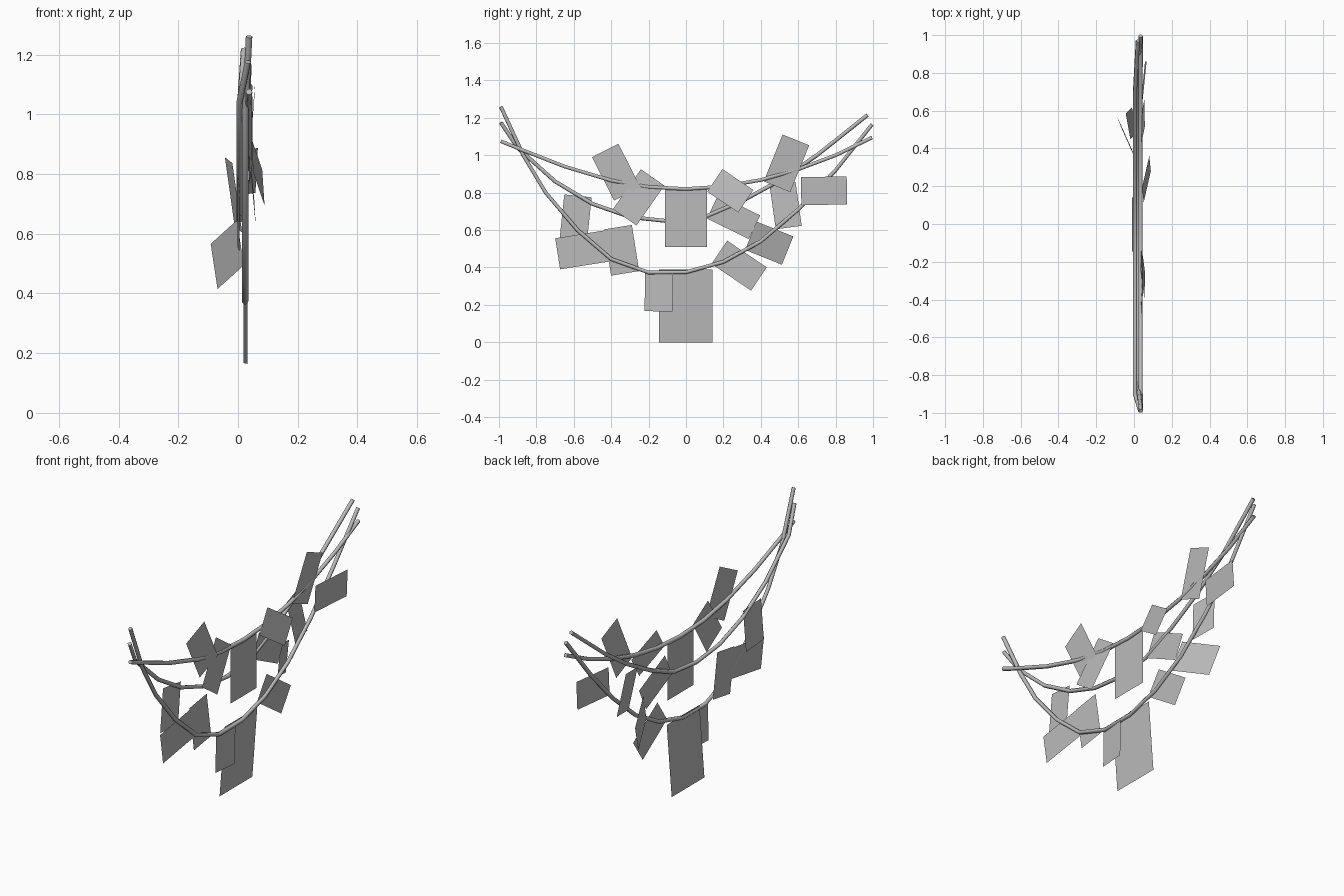
import bpy
from math import cos, sin, radians
from mathutils import Vector

cube = bpy.data.objects.get("Cube")
if cube:
    bpy.data.objects.remove(cube, do_unlink=True)

# One plain grey for everything
grey = bpy.data.materials.new("plain grey")
grey.use_nodes = True
grey.diffuse_color = (0.5, 0.5, 0.5, 1)
grey.node_tree.nodes["Principled BSDF"].inputs["Base Color"].default_value = grey.diffuse_color


def link(name, data):
    obj = bpy.data.objects.new(name, data)
    bpy.context.collection.objects.link(obj)
    data.materials.append(grey)
    return obj


def rope(name, start_x, middle_x, end_x, points):
    """Sagging tube through (y, z) points; only the two ends drift in x."""
    curve = bpy.data.curves.new(name, "CURVE")
    curve.dimensions = "3D"
    curve.bevel_depth = 0.011
    curve.bevel_resolution = 1
    curve.use_fill_caps = True
    spline = curve.splines.new("POLY")
    spline.points.add(len(points) - 1)
    xs = [start_x] + [middle_x] * (len(points) - 2) + [end_x]
    for point, x, (y, z) in zip(spline.points, xs, points):
        point.co = (x, y, z, 1)
    obj = link(name, curve)
    # Turn the tube into a mesh
    bpy.ops.object.select_all(action="DESELECT")
    obj.select_set(True)
    bpy.context.view_layer.objects.active = obj
    bpy.ops.object.convert(target="MESH")
    bpy.ops.object.shade_smooth_by_angle(angle=radians(65))


def sheet(name, centre, width, height, roll=0, turn=0, lean=0):
    """Flat sheet facing +x; turn and lean are x shifts across width and height."""
    a = radians(roll)
    across = Vector((turn, cos(a) * width, sin(a) * width)) / 2
    up = Vector((lean, -sin(a) * height, cos(a) * height)) / 2
    c = Vector(centre)
    corners = [c - across - up, c + across - up, c + across + up, c - across + up]
    mesh = bpy.data.meshes.new(name)
    mesh.from_pydata(corners, [], [(0, 1, 2, 3)])
    link(name, mesh)


# Ropes
rope("upper_rope", 0.037, 0.035, 0.037, [
    (-0.99, 1.075), (-0.88, 1.03), (-0.65, 0.94), (-0.4, 0.865), (-0.2, 0.83), (0, 0.82),
    (0.2, 0.833), (0.4, 0.868), (0.6, 0.925), (0.8, 1.0), (0.995, 1.095)])
rope("middle_rope", 0.033, 0.005, 0.02, [
    (-0.99, 1.175), (-0.9, 1.04), (-0.7, 0.86), (-0.5, 0.74), (-0.3, 0.67), (-0.1, 0.648),
    (0.1, 0.67), (0.3, 0.755), (0.5, 0.865), (0.7, 1.0), (0.97, 1.215)])
rope("lower_rope", 0.037, 0.024, 0.035, [
    (-0.99, 1.26), (-0.87, 1.0), (-0.75, 0.8), (-0.58, 0.6), (-0.4, 0.445), (-0.2, 0.373),
    (0, 0.375), (0.2, 0.43), (0.4, 0.54), (0.6, 0.71), (0.8, 0.92), (0.995, 1.165)])

# Sheets on the upper rope
sheet("upper_front_sheet", (0.042, -0.373, 0.91), 0.158, 0.26, 27, 0.012)
sheet("upper_slanted_sheet", (0.047, -0.253, 0.775), 0.153, 0.26, -35, 0.005, -0.02)
sheet("upper_centre_sheet", (0.033, 0, 0.665), 0.225, 0.31)
sheet("upper_turned_sheet", (0.066, 0.237, 0.81), 0.2, 0.145, -34, 0.038, -0.008)
sheet("upper_back_sheet", (0.046, 0.537, 0.957), 0.153, 0.27, -22, -0.003, 0.02)

# Sheets on the middle rope
sheet("middle_front_sheet", (0.002, -0.59, 0.665), 0.147, 0.237, -6, 0.006)
sheet("middle_tilted_sheet", (0.008, 0.254, 0.67), 0.25, 0.14, -26)
sheet("middle_back_sheet", (-0.015, 0.533, 0.73), 0.14, 0.235, 8, -0.025, -0.033)

# Sheets on the lower rope
sheet("lower_front_sheet", (0.015, -0.548, 0.495), 0.28, 0.168, 9)
sheet("lower_tall_sheet", (0.012, -0.345, 0.492), 0.152, 0.25, 9)
sheet("lower_small_sheet", (0.025, -0.145, 0.268), 0.15, 0.205, -1, 0.013)
sheet("lower_large_sheet", (0.004, -0.002, 0.195), 0.285, 0.39, 0, 0, 0.03)
sheet("lower_slanted_sheet", (0.02, 0.284, 0.41), 0.255, 0.15, -34)
sheet("lower_turned_sheet", (-0.036, 0.445, 0.53), 0.212, 0.163, -22, -0.088, -0.023)
sheet("lower_back_sheet", (0.05, 0.738, 0.81), 0.245, 0.15, 1, 0.025, 0.008)
